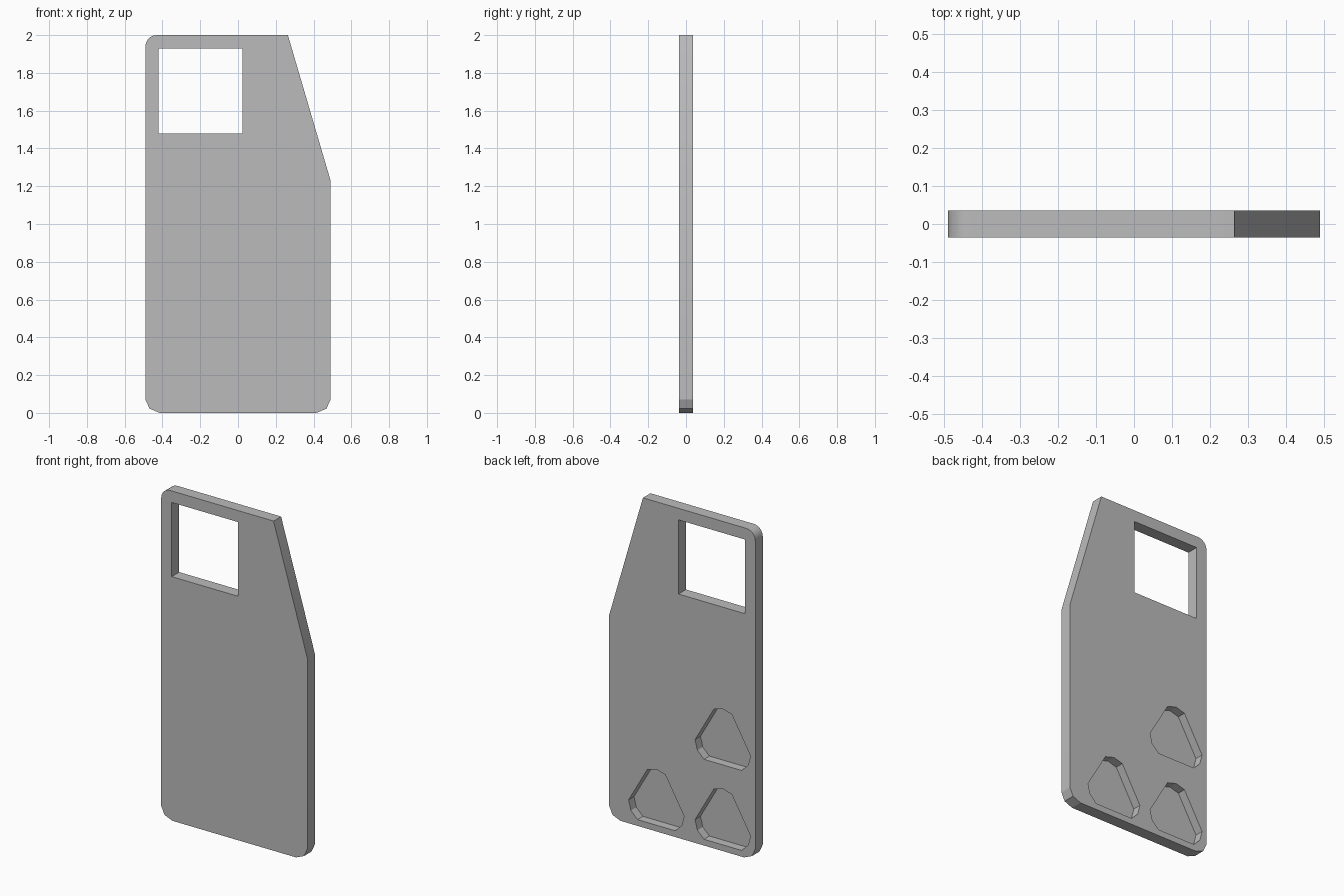
import bpy, bmesh, math

cube = bpy.data.objects.get("Cube")
if cube:
    bpy.data.objects.remove(cube, do_unlink=True)

HALF = 0.036          # half the panel thickness
POCKET_FLOOR = -0.016  # y of the pocket floors

grey = bpy.data.materials.new("plain grey")
grey.use_nodes = True
colour = (0.5, 0.5, 0.5, 1)
grey.diffuse_color = colour
grey.node_tree.nodes["Principled BSDF"].inputs["Base Color"].default_value = colour


def prism(name, outline, y0, y1):
    """Extrude an (x, z) outline along y."""
    bm = bmesh.new()
    face = bm.faces.new([bm.verts.new((x, y0, z)) for x, z in outline])
    out = bmesh.ops.extrude_face_region(bm, geom=[face])
    moved = [v for v in out["geom"] if isinstance(v, bmesh.types.BMVert)]
    bmesh.ops.translate(bm, verts=moved, vec=(0, y1 - y0, 0))
    bmesh.ops.recalc_face_normals(bm, faces=bm.faces)
    mesh = bpy.data.meshes.new(name)
    bm.to_mesh(mesh)
    bm.free()
    mesh.materials.append(grey)
    obj = bpy.data.objects.new(name, mesh)
    bpy.context.collection.objects.link(obj)
    return obj


def cut(target, cutter):
    """Subtract the cutter and discard it."""
    cutter.hide_render = True
    mod = target.modifiers.new("cut", "BOOLEAN")
    mod.operation = "DIFFERENCE"
    mod.solver = "EXACT"
    mod.object = cutter
    bpy.ops.object.select_all(action="DESELECT")
    bpy.context.view_layer.objects.active = target
    target.select_set(True)
    bpy.ops.object.modifier_apply(modifier=mod.name)
    bpy.data.objects.remove(cutter, do_unlink=True)


# Panel: chamfered bottom corners, slanted upper side, rounded top corner
corner = [(0.49, 0.07), (0.468, 0.022), (0.415, 0)]
outline = [(-x, z) for x, z in corner] + corner[::-1]
outline += [(0.49, 1.23), (0.264, 2)]
R = 0.06
for i in range(9):
    a = math.pi / 2 * (1 + i / 8)
    outline.append((-0.49 + R + R * math.cos(a), 2 - R + R * math.sin(a)))
panel = prism("panel", outline, -HALF, HALF)

# Square window through the panel
window = [(-0.42, 1.48), (0.025, 1.48), (0.025, 1.93), (-0.42, 1.93)]
cut(panel, prism("window_cutter", window, -0.1, 0.1))

# Three blunt triangular pockets in the back
blunt = []
for k in range(3):
    for r, offset in ((0.19, 18.4), (0.197, 0), (0.19, -18.4)):
        a = math.radians(90 - 120 * k + offset)
        blunt.append((r * math.cos(a), r * math.sin(a)))
for cx, cz in ((-0.272, 0.665), (-0.272, 0.18), (0.174, 0.18)):
    pocket = [(cx + x, cz + z) for x, z in blunt]
    cut(panel, prism("pocket_cutter", pocket, POCKET_FLOOR, 0.1))

# Smooth only the finely stepped top corner
bpy.ops.object.shade_smooth_by_angle(angle=math.radians(20))
